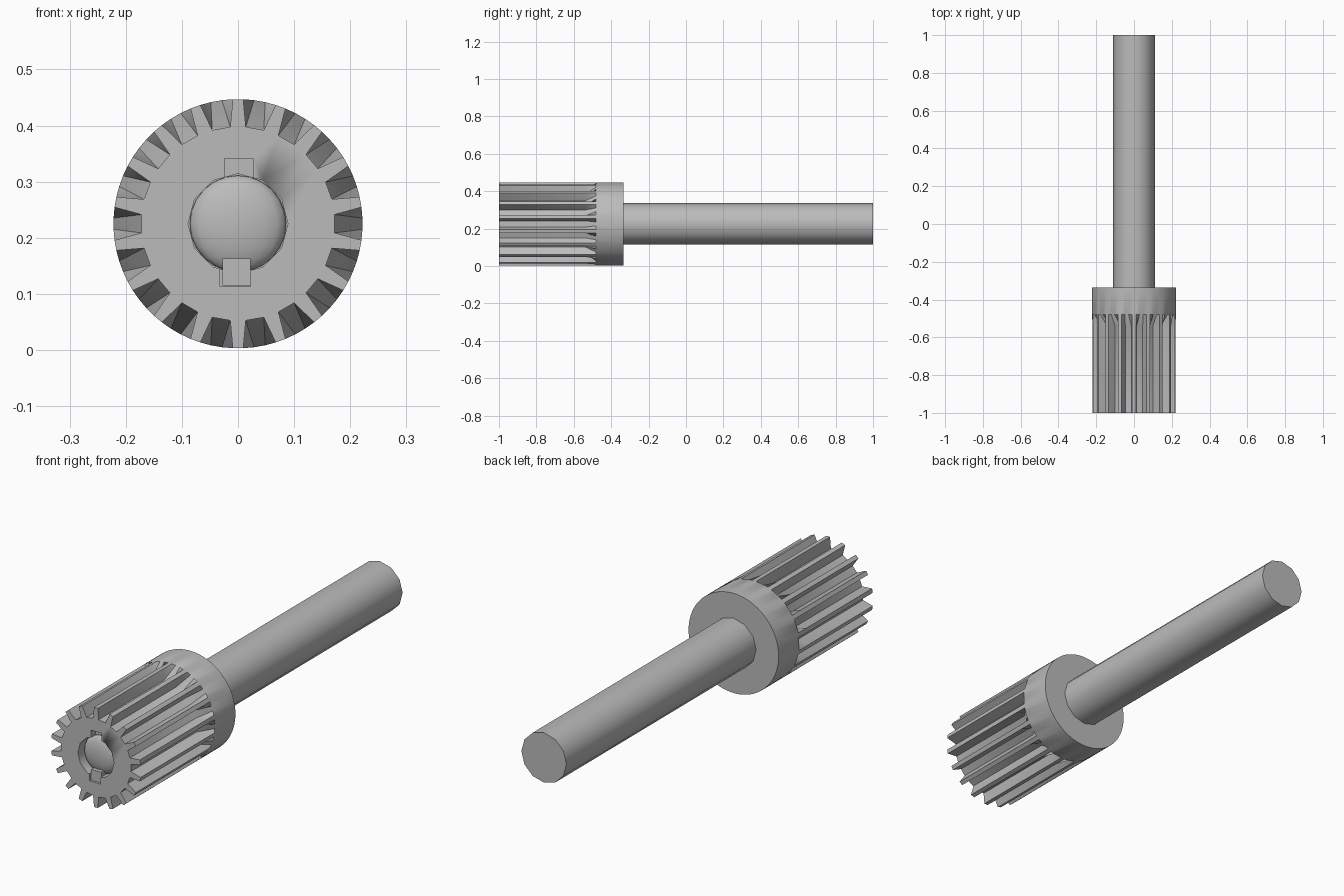
import bpy, bmesh
from math import sin, cos, pi, radians
from mathutils import Matrix

if "Cube" in bpy.data.objects:
    bpy.data.objects.remove(bpy.data.objects["Cube"], do_unlink=True)

CZ = 0.225          # height of the axis
TEETH = 18
TIP, ROOT = 0.222, 0.173

steel = bpy.data.materials.new("grey_steel")
steel.use_nodes = True
grey = (0.5, 0.5, 0.5, 1)
steel.diffuse_color = grey
steel.node_tree.nodes["Principled BSDF"].inputs["Base Color"].default_value = grey


def finish(name, bm, angle=40):
    bmesh.ops.recalc_face_normals(bm, faces=bm.faces)
    mesh = bpy.data.meshes.new(name)
    bm.to_mesh(mesh)
    bm.free()
    mesh.materials.append(steel)
    ob = bpy.data.objects.new(name, mesh)
    bpy.context.collection.objects.link(ob)
    bpy.ops.object.select_all(action='DESELECT')
    ob.select_set(True)
    bpy.context.view_layer.objects.active = ob
    bpy.ops.object.shade_smooth_by_angle(angle=radians(angle))
    return ob


def rod(name, radius, y0, y1, sides):
    """Cylinder along y, centred on the axis."""
    bm = bmesh.new()
    place = Matrix.Translation((0, (y0 + y1) / 2, CZ)) @ Matrix.Rotation(pi / 2, 4, 'X')
    bmesh.ops.create_cone(bm, cap_ends=True, segments=sides, radius1=radius,
                          radius2=radius, depth=y1 - y0, matrix=place)
    return finish(name, bm)


def box(name, x, y, z):
    """Box from three (low, high) ranges."""
    bm = bmesh.new()
    bmesh.ops.create_cube(bm, size=1)
    for v in bm.verts:
        for i, (low, high) in enumerate((x, y, z)):
            v.co[i] = low if v.co[i] < 0 else high
    return finish(name, bm)


def cut(target, cutter):
    mod = target.modifiers.new("cut", 'BOOLEAN')
    mod.operation, mod.solver, mod.object = 'DIFFERENCE', 'EXACT', cutter
    bpy.context.view_layer.objects.active = target
    bpy.ops.object.modifier_apply(modifier=mod.name)
    bpy.data.objects.remove(cutter, do_unlink=True)


# Pinion: toothed section whose gaps run out into a plain collar
bm = bmesh.new()
rings = []
for y, root, root_half in ((-1, ROOT, 5.4), (-0.54, ROOT, 5.4),
                           (-0.48, TIP, 2.6), (-0.335, TIP, 2.6)):
    ring = []
    for t in range(TEETH):
        mid = t * 360 / TEETH
        for offset, r in ((-2.4, TIP), (2.4, TIP), (10 - root_half, root), (10 + root_half, root)):
            a = radians(mid + offset)
            ring.append(bm.verts.new((r * sin(a), y, CZ + r * cos(a))))
    rings.append(ring)
for a, b in zip(rings, rings[1:]):
    for i in range(len(a)):
        j = (i + 1) % len(a)
        bm.faces.new((a[i], a[j], b[j], b[i]))
bm.faces.new(rings[0])
bm.faces.new(rings[-1])
pinion = finish("pinion", bm)

# Shallow bore with a keyway at top and bottom
cut(pinion, rod("bore_cutter", 0.089, -1.1, -0.95, 12))
cut(pinion, box("upper_keyway_cutter", (-0.024, 0.028), (-1.1, -0.97), (CZ, 0.341)))
cut(pinion, box("lower_keyway_cutter", (-0.032, 0.022), (-1.1, -0.97), (0.113, CZ)))

# Domed shaft end inside the bore
bm = bmesh.new()
bmesh.ops.create_uvsphere(bm, u_segments=20, v_segments=12, radius=0.086)
for v in bm.verts:
    v.co.y = -0.955 + v.co.y * 0.35
    v.co.z += CZ
finish("shaft_end", bm, 60)

# Lower key
box("key", (-0.028, 0.022), (-0.993, -0.95), (0.115, 0.163))

# Long shaft
rod("shaft", 0.111, -0.4, 1, 12)
